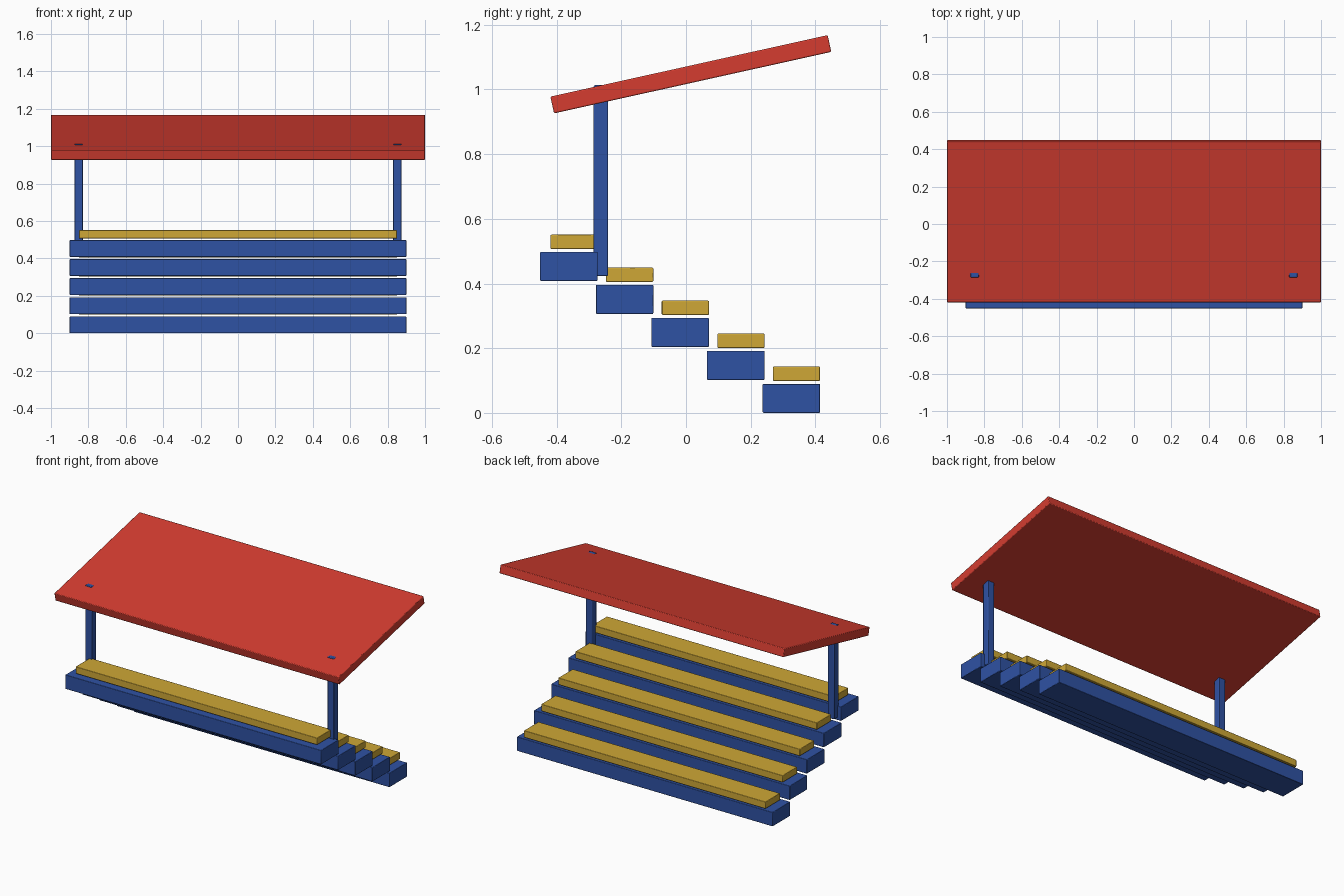
import bpy
import math

cube = bpy.data.objects.get("Cube")
if cube:
    bpy.data.objects.remove(cube, do_unlink=True)


def material(name, color):
    mat = bpy.data.materials.new(name)
    mat.use_nodes = True
    mat.diffuse_color = color
    mat.node_tree.nodes["Principled BSDF"].inputs["Base Color"].default_value = color
    return mat


blue = material("blue paint", (0.028, 0.085, 0.37, 1))
gold = material("golden wood", (0.62, 0.39, 0.037, 1))
red = material("red roof", (0.66, 0.046, 0.03, 1))


def box(name, center, size, mat, bevel=0.003, tilt=0):
    """Softly bevelled box, tilted about x."""
    bpy.ops.mesh.primitive_cube_add(size=1, location=center)
    obj = bpy.context.object
    obj.name = name
    obj.scale = size
    bpy.ops.object.transform_apply(location=False, rotation=False, scale=True)
    obj.rotation_euler.x = tilt
    obj.data.materials.append(mat)
    mod = obj.modifiers.new("soft edges", "BEVEL")
    mod.width = bevel
    mod.segments = 2
    bpy.ops.object.shade_smooth_by_angle()
    return obj


# Five stepped tiers, each with a bench plank floating just above
for i in range(5):
    y = 0.326 - i * 0.172
    z = i * 0.102
    box(f"tier_{i + 1}", (0, y, z + 0.045), (1.8, 0.178, 0.09), blue)
    box(f"bench_{i + 1}", (0, y + 0.016, z + 0.121), (1.7, 0.146, 0.044), gold)

# Roof posts, poking just through the roof
for side, sign in (("left", 1), ("right", -1)):
    box(f"{side}_post", (sign * 0.852, -0.263, 0.718), (0.045, 0.045, 0.59), blue, 0.004)

# Sloping roof slab
box("roof", (0, 0.015, 1.047), (2, 0.878, 0.053), red, 0.004, math.radians(12.5))
